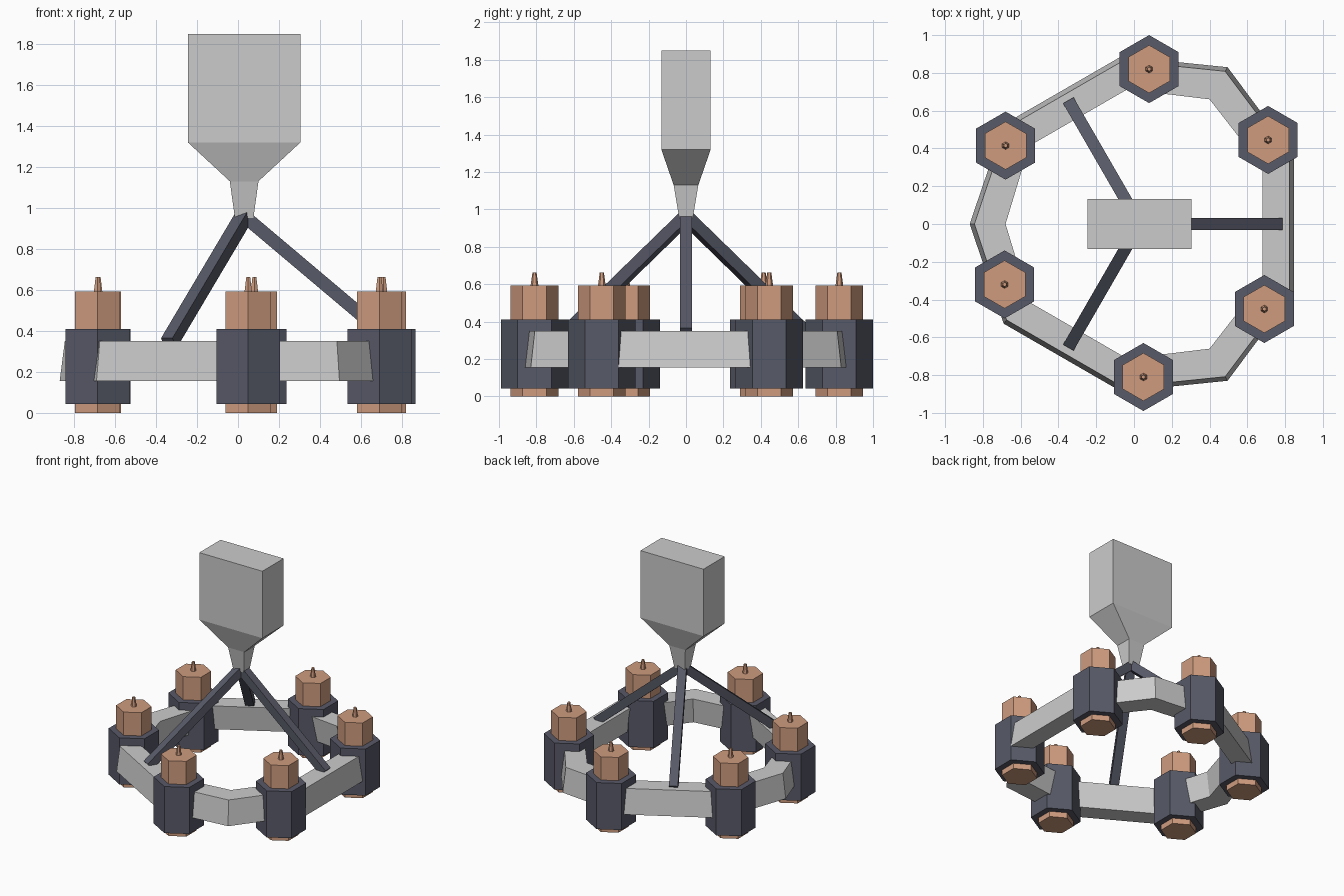
import bpy, bmesh
from math import cos, sin, pi, radians
from mathutils import Vector

if "Cube" in bpy.data.objects:
    bpy.data.objects.remove(bpy.data.objects["Cube"])

CX = 0.03  # x of the fixture's central axis


def material(name, rgb):
    m = bpy.data.materials.new(name)
    m.diffuse_color = (*rgb, 1)
    m.use_nodes = True
    m.node_tree.nodes["Principled BSDF"].inputs["Base Color"].default_value = m.diffuse_color
    return m


def loft(name, sections, mat=None, closed=False):
    """Skin a list of equal-length point loops; close into a ring or cap the ends."""
    bm = bmesh.new()
    loops = [[bm.verts.new(p) for p in s] for s in sections]
    n = len(loops[0])
    pairs = list(zip(loops, loops[1:]))
    if closed:
        pairs.append((loops[-1], loops[0]))
    else:
        bm.faces.new(loops[0])
        bm.faces.new(loops[-1])
    for a, b in pairs:
        for i in range(n):
            j = (i + 1) % n
            bm.faces.new((a[i], a[j], b[j], b[i]))
    bmesh.ops.recalc_face_normals(bm, faces=bm.faces)
    me = bpy.data.meshes.new(name)
    bm.to_mesh(me)
    bm.free()
    ob = bpy.data.objects.new(name, me)
    bpy.context.collection.objects.link(ob)
    if mat:
        me.materials.append(mat)
    return ob


def hexagon(x, y, z, r):
    return [(x + r * sin(i * pi / 3), y + r * cos(i * pi / 3), z) for i in range(6)]


def rect(z, hx, hy):
    return [(CX + sx * hx, sy * hy, z) for sx, sy in ((-1, -1), (1, -1), (1, 1), (-1, 1))]


dark = material("dark_iron", (0.095, 0.1, 0.135))
wax = material("wax", (0.62, 0.33, 0.21))

# Hexagonal holders, candles and wicks
spots = [(0.08, 0.82), (0.71, 0.445), (0.69, -0.45),
         (0.05, -0.81), (-0.685, -0.32), (-0.68, 0.415)]
for k, (x, y) in enumerate(spots, 1):
    loft(f"candle_holder_{k}", [hexagon(x, y, 0.043, 0.18), hexagon(x, y, 0.41, 0.18)], dark)
    loft(f"candle_{k}", [hexagon(x, y, 0, 0.127), hexagon(x, y, 0.593, 0.127)], wax)
    loft(f"wick_{k}", [hexagon(x, y, 0.59, 0.021), hexagon(x, y, 0.663, 0.011)], wax)

# Ring: three straight bars joined by three bent corners, sides leaning outwards at the foot
LEAN = 0.025


def ring_section(outer, inner, angle):
    out, inn = Vector(outer), Vector(inner)
    lean = Vector((cos(angle), sin(angle))) * LEAN
    return [(*out, 0.155), (*(out - lean), 0.35), (*inn, 0.35), (*(inn + lean), 0.155)]


def turned(x, y, a):
    return (CX + x * cos(a) - y * sin(a), x * sin(a) + y * cos(a))


corners = [((0.495, 0.83), (0.40, 0.66)), ((-0.87, 0), (-0.68, 0)), ((0.495, -0.83), (0.40, -0.66))]
sections = []
for k, (outer, inner) in enumerate(corners):
    a = radians(120 * k)
    for s in (-1, 1):
        sections.append(ring_section(turned(0.817, s * 0.36, a), turned(0.65, s * 0.30, a),
                                     a + s * radians(10)))
    sections.append(ring_section(outer, inner, a + radians(60)))
loft("candle_ring", sections, closed=True)

# Three square struts from the apex down to the straight bars
W = 0.032
for k in range(3):
    a = radians(120 * k)
    radial, side = Vector((cos(a), sin(a), 0)), Vector((-sin(a), cos(a), 0))
    top = Vector((CX, 0, 0.96))
    foot = Vector((CX, 0, 0.34)) + radial * 0.735
    up = (foot - top).normalized().cross(side)
    loft(f"strut_{k + 1}", [[p + side * (u * W) + up * (v * W)
                            for u, v in ((-1, -1), (1, -1), (1, 1), (-1, 1))]
                           for p in (top, foot)], dark)

# Hanging block tapering down to the apex
loft("hanger_block", [rect(0.95, 0.045, 0.036), rect(1.13, 0.07, 0.066),
                      rect(1.32, 0.275, 0.132), rect(1.848, 0.275, 0.132)])
